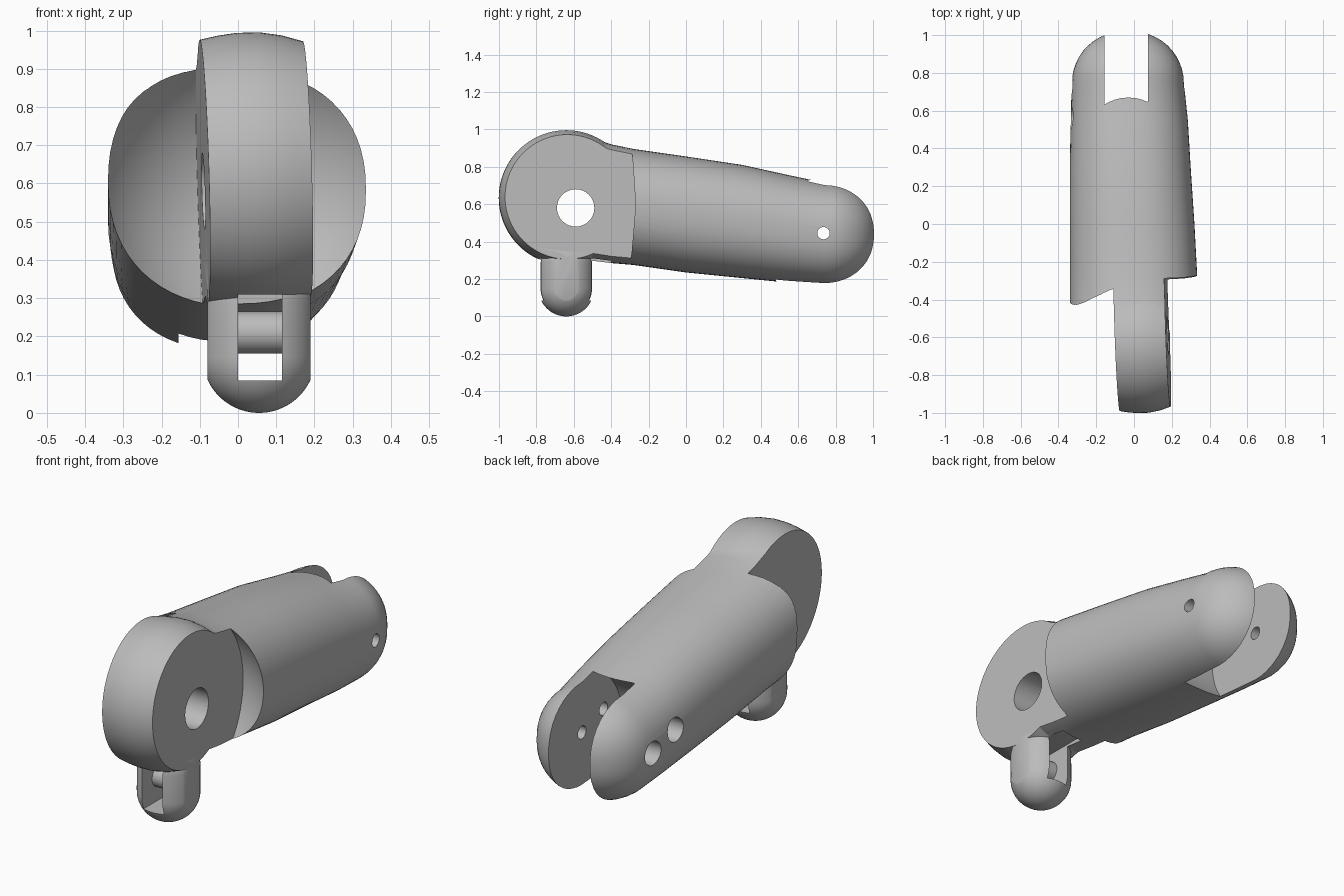
import bpy, bmesh, math
from mathutils import Matrix, Vector

old = bpy.data.objects.get("Cube")
if old:
    bpy.data.objects.remove(old, do_unlink=True)

grey = bpy.data.materials.new("plain grey")
grey.use_nodes = True
COLOUR = (0.5, 0.5, 0.5, 1)
grey.diffuse_color = COLOUR
grey.node_tree.nodes["Principled BSDF"].inputs["Base Color"].default_value = COLOUR


def finish(bm, name, matrix=None):
    """Turn a bmesh into a grey object."""
    if matrix:
        bm.transform(matrix)
    bmesh.ops.recalc_face_normals(bm, faces=bm.faces)
    mesh = bpy.data.meshes.new(name)
    bm.to_mesh(mesh)
    bm.free()
    mesh.materials.append(grey)
    ob = bpy.data.objects.new(name, mesh)
    bpy.context.collection.objects.link(ob)
    return ob


def loft(rings, name, matrix=None):
    """Skin a list of closed rings and cap both ends."""
    bm = bmesh.new()
    loops = [[bm.verts.new(p) for p in ring] for ring in rings]
    n = len(loops[0])
    for a, b in zip(loops, loops[1:]):
        for i in range(n):
            j = (i + 1) % n
            bm.faces.new((a[i], a[j], b[j], b[i]))
    bm.faces.new(loops[0])
    bm.faces.new(loops[-1])
    return finish(bm, name, matrix)


def box(lo, hi, name, matrix=None):
    bm = bmesh.new()
    bmesh.ops.create_cube(bm, size=1)
    lo, hi = Vector(lo), Vector(hi)
    bm.transform(Matrix.Translation((lo + hi) / 2) @ Matrix.Diagonal((hi - lo).to_4d()))
    return finish(bm, name, matrix)


def turned(profile, name, matrix=None, n=64):
    """Turn (x, radius) pairs around the x axis."""
    angles = [2 * math.pi * i / n for i in range(n)]
    return loft([[(x, r * math.cos(a), r * math.sin(a)) for a in angles]
                 for x, r in profile], name, matrix)


def rod(x0, x1, y, z, r, name):
    return turned([(x0, r), (x1, r)], name, Matrix.Translation((0, y, z)), 32)


def ball(r, centre, name, stretch=0.0):
    """A sphere, with its upper half raised by stretch."""
    bm = bmesh.new()
    bmesh.ops.create_uvsphere(bm, u_segments=64, v_segments=40, radius=r)
    for v in bm.verts:
        if v.co.z > 0.001:
            v.co.z += stretch
    return finish(bm, name, Matrix.Translation(centre))


def combine(target, tool, operation):
    """Apply a boolean and remove the tool."""
    mod = target.modifiers.new("shape", "BOOLEAN")
    mod.operation, mod.object, mod.solver = operation, tool, "EXACT"
    deps = bpy.context.evaluated_depsgraph_get()
    mesh = bpy.data.meshes.new_from_object(target.evaluated_get(deps))
    target.modifiers.clear()
    target.data = mesh
    bpy.data.objects.remove(tool, do_unlink=True)


def section(y, x0, x1, z0, z1, f=1.0, n=64, power=2.25):
    """Rounded cross-section of the shell, scaled about its middle by f."""
    ring = []
    for i in range(n):
        a = 2 * math.pi * i / n
        c, s = math.cos(a), math.sin(a)
        ring.append(((x0 + x1) / 2 + f * (x1 - x0) / 2 * math.copysign(abs(c) ** (2 / power), c), y,
                     (z0 + z1) / 2 + f * (z1 - z0) / 2 * math.copysign(abs(s) ** (2 / power), s)))
    return ring


# Shell: tapering body with a domed back end
stations = [
    (-0.64, -0.34, 0.34, 0.31, 0.985), (-0.52, -0.34, 0.34, 0.3, 0.96),
    (-0.4, -0.34, 0.34, 0.285, 0.92), (-0.28, -0.34, 0.335, 0.275, 0.895),
    (0.0, -0.34, 0.32, 0.235, 0.855), (0.3, -0.34, 0.3, 0.205, 0.81),
    (0.55, -0.335, 0.285, 0.18, 0.755),
]
base = (-0.33, 0.265, 0.165, 0.715)
rings = [section(*s) for s in stations]
for k in range(12):
    t = math.radians(k * 7.8)
    rings.append(section(0.74 + 0.28 * math.sin(t), *base, f=math.cos(t) ** 0.9))
link = loft(rings, "finger_link")

# Hollow seats on both sides of the slightly tilted front tongue
tilt = Matrix.Translation((0.045, -0.64, 0.635)) @ Matrix.Rotation(0.04, 4, "Z") @ Matrix.Rotation(-0.03, 4, "Y")
HALF = 0.135
seat = ball(0.46, (0.06, -0.64, 0.59), "seat_cutter")
combine(seat, box((-HALF, -1, -1), (HALF, 1, 1), "tongue_slab", tilt), "DIFFERENCE")
combine(link, seat, "DIFFERENCE")

# Crowned knuckle disc
crown = [(-HALF, 0.345), (-0.09, 0.354), (-0.04, 0.36), (0.02, 0.36), (0.08, 0.35), (HALF, 0.333)]
combine(link, turned(crown, "knuckle", tilt, 96), "UNION")

# Tendon lug below the knuckle, flat sided with a slot and a cross pin
lug = ball(0.148, (0.055, -0.64, 0.148), "lug", stretch=0.13)
combine(lug, box((-0.08, -1, -0.1), (0.19, 0, 0.41), "lug_flats"), "INTERSECT")
combine(link, lug, "UNION")
combine(link, box((0.0, -0.9, 0.085), (0.115, -0.4, 0.31), "lug_slot"), "DIFFERENCE")
combine(link, rod(-0.03, 0.15, -0.64, 0.21, 0.055, "cross_pin"), "UNION")

# Knuckle pivot hole
combine(link, rod(-0.6, 0.6, -0.59, 0.58, 0.1, "pivot_hole"), "DIFFERENCE")

# Fork slot at the back, with a round floor
slot = turned([(-0.155, 0.34), (0.075, 0.34)], "fork_slot", Matrix.Translation((0, 0.75, 0.4)))
combine(slot, box((-0.155, 0.72, -0.1), (0.075, 1.2, 1), "fork_opening"), "UNION")
combine(link, slot, "DIFFERENCE")

# Pin holes: one through, one blind, both counterbored on one side
for y, z, end in ((0.735, 0.445, 0.6), (0.56, 0.5, 0.15)):
    combine(link, rod(-0.6, end, y, z, 0.033, "pin_hole"), "DIFFERENCE")
    combine(link, rod(-0.6, -0.24, y, z, 0.06, "pin_counterbore"), "DIFFERENCE")

# Smooth shading with crisp cut edges
for ob in bpy.context.selected_objects:
    ob.select_set(False)
link.select_set(True)
bpy.context.view_layer.objects.active = link
bpy.ops.object.shade_smooth_by_angle(angle=math.radians(30))
